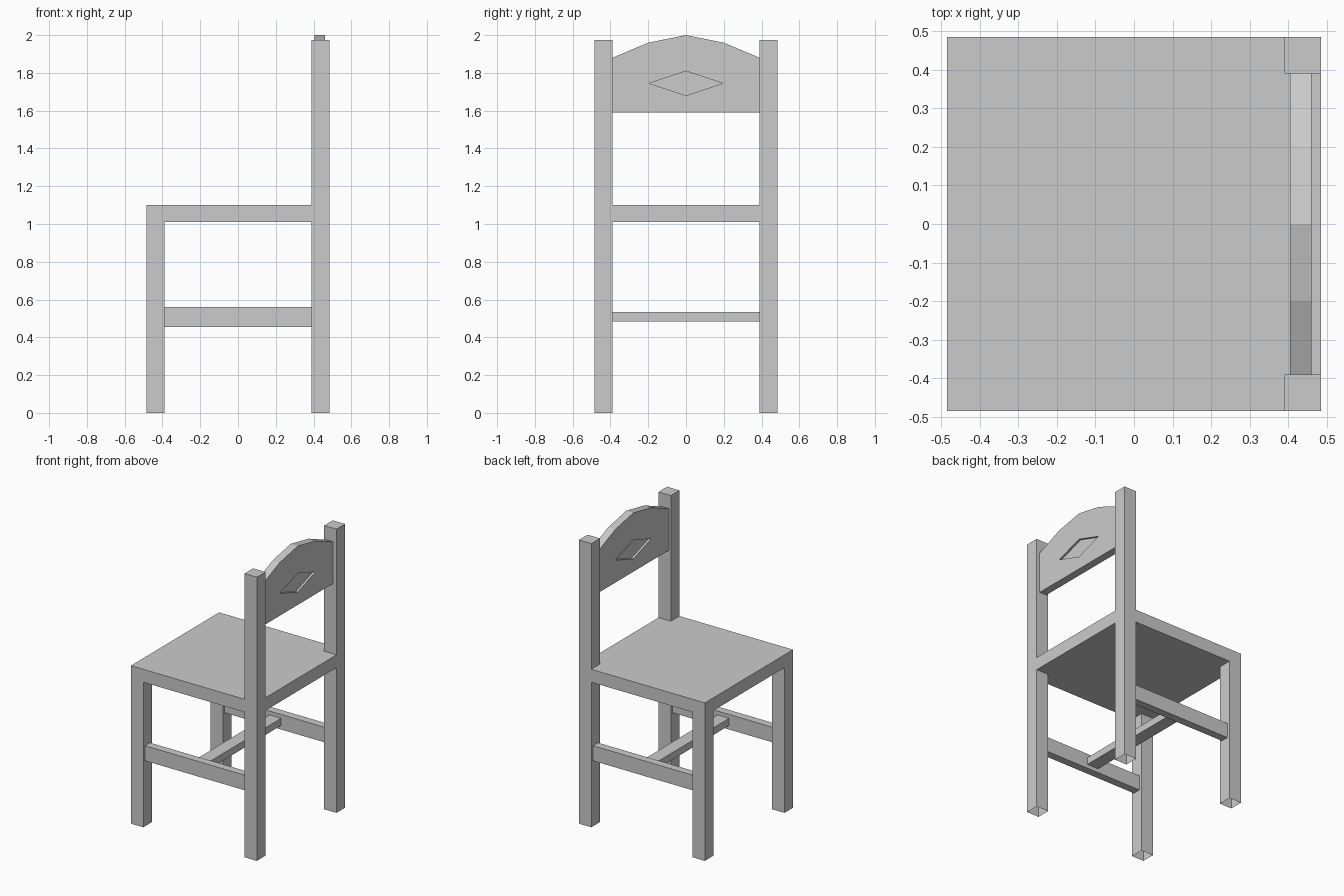
import bpy
import bmesh
from mathutils import Vector

cube = bpy.data.objects.get("Cube")
if cube:
    bpy.data.objects.remove(cube, do_unlink=True)

grey = bpy.data.materials.new("plain grey")
grey.use_nodes = True
colour = (0.6, 0.6, 0.6, 1)
grey.diffuse_color = colour
grey.node_tree.nodes["Principled BSDF"].inputs["Base Color"].default_value = colour

OUT, IN = 0.485, 0.39          # outer and inner faces of the legs
SEAT_LOW, SEAT_TOP = 1.01, 1.10


def finish(name, bm):
    bmesh.ops.recalc_face_normals(bm, faces=bm.faces)
    mesh = bpy.data.meshes.new(name)
    bm.to_mesh(mesh)
    bm.free()
    mesh.materials.append(grey)
    obj = bpy.data.objects.new(name, mesh)
    bpy.context.collection.objects.link(obj)
    return obj


def box(name, low, high, open_ends=()):
    """Box between two corners; open_ends lists z directions left uncapped."""
    low, high = Vector(low), Vector(high)
    bm = bmesh.new()
    bmesh.ops.create_cube(bm, size=1)
    bmesh.ops.scale(bm, vec=high - low, verts=bm.verts)
    bmesh.ops.translate(bm, vec=(low + high) / 2, verts=bm.verts)
    bm.normal_update()
    caps = [f for f in bm.faces if round(f.normal.z) in open_ends and abs(f.normal.z) > 0.5]
    bmesh.ops.delete(bm, geom=caps, context="FACES")
    return finish(name, bm)


def prism(name, outline, x0, x1):
    """Extrude a (y, z) outline along x."""
    bm = bmesh.new()
    face = bm.faces.new([bm.verts.new((x0, y, z)) for y, z in outline])
    new = bmesh.ops.extrude_face_region(bm, geom=[face])["geom"]
    bmesh.ops.translate(bm, vec=(x1 - x0, 0, 0),
                        verts=[v for v in new if isinstance(v, bmesh.types.BMVert)])
    return finish(name, bm)


# Seat slab
box("seat", (-OUT, -OUT, SEAT_LOW), (OUT, OUT, SEAT_TOP))

# Legs, back posts and side stretchers, one set per side
for side, label in ((-1, "right"), (1, "left")):
    y0, y1 = sorted((side * IN, side * OUT))
    box(f"front_leg_{label}", (-OUT, y0, 0), (-IN, y1, SEAT_LOW), (-1, 1))
    box(f"back_leg_{label}", (IN, y0, 0), (OUT, y1, SEAT_LOW), (-1, 1))
    box(f"back_post_{label}", (IN, y0, SEAT_TOP), (OUT, y1, 1.975), (-1,))
    s0, s1 = sorted((side * 0.41, side * 0.465))
    box(f"side_stretcher_{label}", (-IN, s0, 0.455), (IN, s1, 0.56))

# Cross stretcher joining the two side stretchers
box("cross_stretcher", (-0.045, -0.41, 0.483), (0.045, 0.41, 0.533))

# Arched backrest panel
half_arch = [(IN, 1.59), (IN, 1.88), (0.2, 1.96)]
arch = half_arch + [(0, 2.0)] + [(-y, z) for y, z in reversed(half_arch)]
backrest = prism("backrest", arch, 0.405, 0.46)

# Diamond recess sunk into both faces of the backrest
diamond = [(-0.195, 1.745), (0, 1.68), (0.195, 1.745), (0, 1.81)]
for label, x0, x1 in (("front", 0.38, 0.42), ("back", 0.445, 0.48)):
    cutter = prism(f"diamond_cutter_{label}", diamond, x0, x1)
    cutter.hide_render = True
    cutter.hide_set(True)
    cut = backrest.modifiers.new(f"diamond_{label}", "BOOLEAN")
    cut.operation = "DIFFERENCE"
    cut.solver = "EXACT"
    cut.object = cutter
